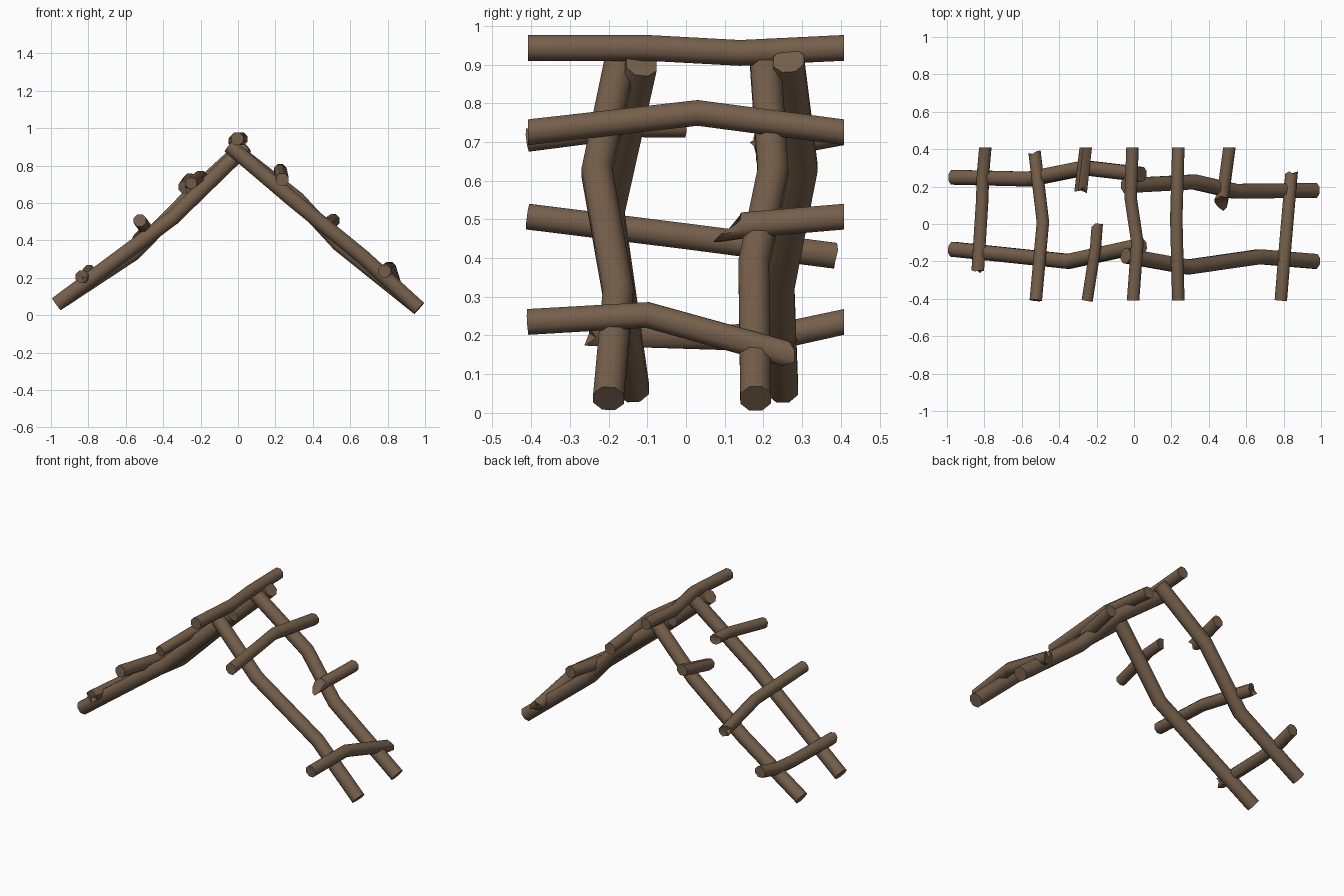
import bpy, bmesh, math, random
from mathutils import Vector

if "Cube" in bpy.data.objects:
    bpy.data.objects.remove(bpy.data.objects["Cube"])

random.seed(4)
wood = bpy.data.materials.new("brown_wood")
wood.diffuse_color = (0.18, 0.115, 0.07, 1)
wood.use_nodes = True
wood.node_tree.nodes["Principled BSDF"].inputs["Base Color"].default_value = wood.diffuse_color
SIDES = 8


def log(name, pts, r, broken=None, slant=0.0, square=False):
    """Crooked log through pts. broken: 0 / -1 = index of the splintered end.
    slant tips the splintered end so its underside sticks out; square cuts ends across y."""
    pts = [Vector(p) for p in pts]
    n = len(pts)
    bm = bmesh.new()
    rings = []
    for i, p in enumerate(pts):
        a = (p - pts[i - 1]).normalized() if i else None
        b = (pts[i + 1] - p).normalized() if i < n - 1 else None
        t = ((a or b) + (b or a)).normalized()
        is_end = i in (0, n - 1)
        if square and is_end:
            t = Vector((0, math.copysign(1, t.y), 0))
        up = Vector((0, 0, 1)) if abs(t.y) > 0.7 else Vector((0, 1, 0))
        u = t.cross(up).normalized()
        v = u.cross(t)
        out = -t if i == 0 else t
        snapped = broken is not None and i == broken % n
        ring = []
        for k in range(SIDES):
            ang = 2 * math.pi * (k + 0.5) / SIDES
            co = p + (u * math.cos(ang) + v * math.sin(ang)) * r
            if snapped:
                co += out * (random.uniform(-0.02, 0.02) - slant * math.sin(ang))
            ring.append(bm.verts.new(co))
        rings.append(ring)
    for A, B in zip(rings, rings[1:]):
        for k in range(SIDES):
            j = (k + 1) % SIDES
            bm.faces.new((A[k], A[j], B[j], B[k]))
    # end caps as fans so splintered ends stay well formed
    for ring, p in ((rings[0], pts[0]), (rings[-1], pts[-1])):
        c = bm.verts.new(p)
        for k in range(SIDES):
            bm.faces.new((ring[k], ring[(k + 1) % SIDES], c))
    bmesh.ops.recalc_face_normals(bm, faces=bm.faces)
    me = bpy.data.meshes.new(name)
    bm.to_mesh(me)
    bm.free()
    me.materials.append(wood)
    ob = bpy.data.objects.new(name, me)
    bpy.context.collection.objects.link(ob)
    bpy.ops.object.select_all(action='DESELECT')
    ob.select_set(True)
    bpy.context.view_layer.objects.active = ob
    bpy.ops.object.shade_smooth_by_angle(angle=math.radians(46))


# sloping rafters, foot to ridge
R = 0.043
log("rafter_right_front", [(0.968, -0.2, 0.037), (0.67, -0.175, 0.31), (0.29, -0.23, 0.62), (-0.045, -0.17, 0.905)], R)
log("rafter_right_back", [(0.968, 0.18, 0.037), (0.54, 0.175, 0.38), (0.32, 0.225, 0.62), (-0.045, 0.205, 0.905)], R)
log("rafter_left_front", [(-0.97, -0.135, 0.06), (-0.35, -0.2, 0.52), (0.04, -0.115, 0.9)], R)
log("rafter_left_back", [(-0.97, 0.25, 0.06), (-0.56, 0.24, 0.33), (-0.26, 0.3, 0.635), (0.04, 0.265, 0.91)], R)

# ridge pole
P = 0.036
log("ridge_pole", [(-0.005, -0.408, 0.943), (0.018, -0.1, 0.943), (-0.018, 0.14, 0.93), (-0.008, 0.408, 0.943)], P, square=True)

# cross battens, right slope
log("batten_right_top", [(0.237, -0.408, 0.725), (0.226, 0.03, 0.775), (0.237, 0.408, 0.725)], P, square=True)
log("batten_right_middle", [(0.463, 0.11, 0.475), (0.475, 0.15, 0.485), (0.51, 0.408, 0.507)], P, broken=0, slant=0.025, square=True)
log("batten_right_low", [(0.785, -0.408, 0.235), (0.81, -0.1, 0.253), (0.842, 0.27, 0.15)], P, broken=-1)

# cross battens, left slope
log("batten_left_top_front", [(-0.25, -0.408, 0.705), (-0.205, -0.12, 0.742), (-0.197, -0.01, 0.742)], P * 0.9, broken=-1)
log("batten_left_top_back", [(-0.285, 0.18, 0.685), (-0.258, 0.408, 0.725)], P, broken=0, square=True)
log("batten_left_middle", [(-0.525, -0.408, 0.507), (-0.487, 0.01, 0.455), (-0.53, 0.37, 0.408)], P, broken=-1)
log("batten_left_low", [(-0.835, -0.25, 0.207), (-0.812, 0.12, 0.195), (-0.807, 0.27, 0.205), (-0.795, 0.408, 0.235)], P, broken=0, square=True)
